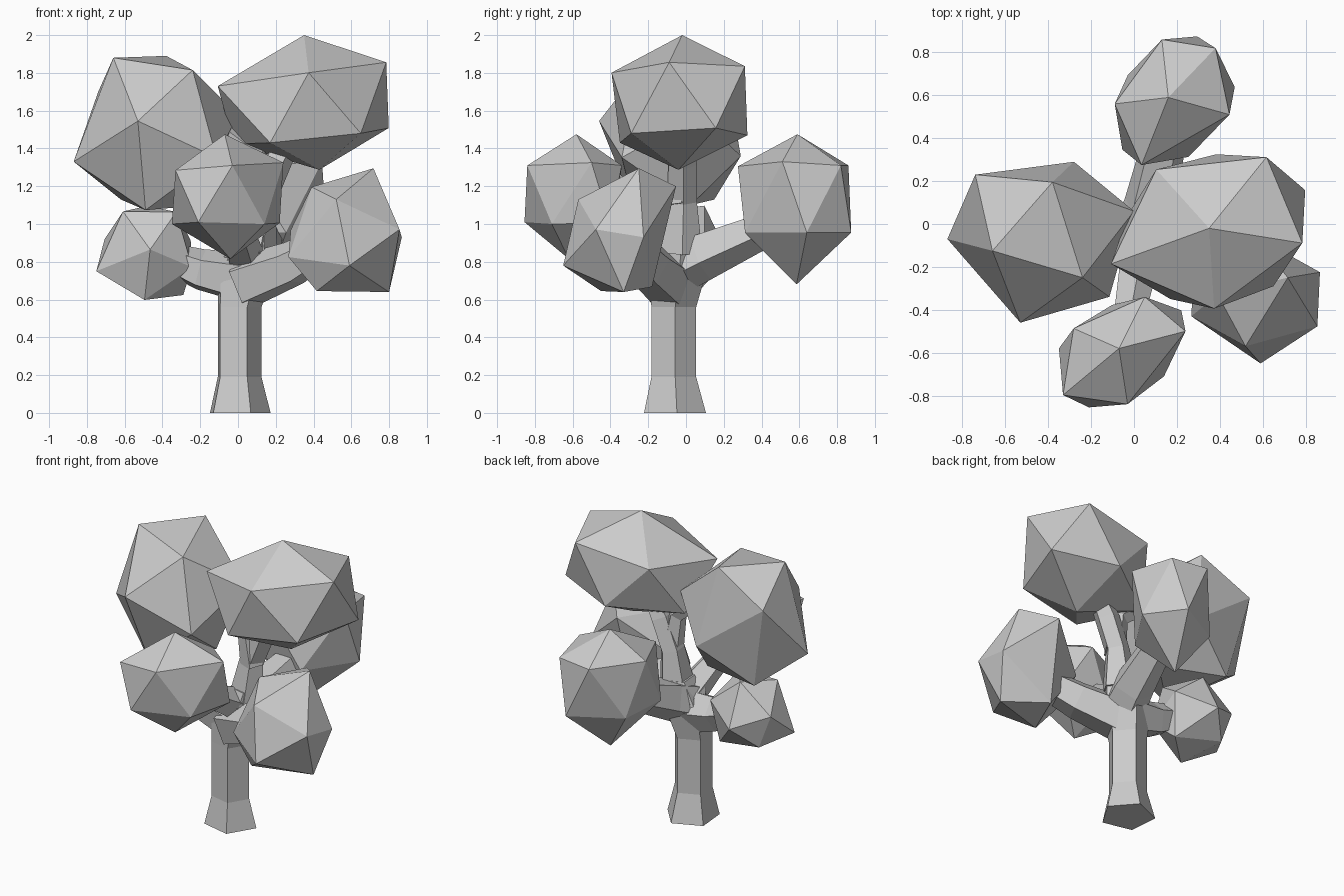
import bpy, bmesh
from math import cos, sin, pi, radians
from mathutils import Vector, Matrix


def finish(bm, name):
    bmesh.ops.recalc_face_normals(bm, faces=bm.faces)
    me = bpy.data.meshes.new(name)
    bm.to_mesh(me)
    bm.free()
    bpy.context.collection.objects.link(bpy.data.objects.new(name, me))


def limb(name, stations, sides=5, phase=5):
    """Tapered five-sided tube through (x, y, z, radius) stations."""
    bm = bmesh.new()
    pts = [Vector(s[:3]) for s in stations]
    rings = []
    for i, (p, s) in enumerate(zip(pts, stations)):
        t = (pts[min(i + 1, len(pts) - 1)] - pts[max(i - 1, 0)]).normalized()
        if name == "trunk":
            t = Vector((0, 0, 1))
        q = Vector((0, 0, 1)).rotation_difference(t)
        ring = []
        for k in range(sides):
            a = radians(phase) + 2 * pi * k / sides
            ring.append(bm.verts.new(p + q @ Vector((cos(a), sin(a), 0)) * s[3]))
        rings.append(ring)
    for a, b in zip(rings, rings[1:]):
        for k in range(sides):
            j = (k + 1) % sides
            bm.faces.new((a[k], a[j], b[j], b[k]))
    bm.faces.new(rings[0])
    bm.faces.new(rings[-1])
    finish(bm, name)


def leaf_clump(name, centre, pole, u, v, pulls=()):
    """Icosahedron skewed to the given axes; the nearest corner is pulled to each point."""
    bm = bmesh.new()
    bmesh.ops.create_icosphere(bm, subdivisions=1, radius=1)
    axes = Matrix((Vector(u) / 0.894, Vector(v) / 0.894, Vector(pole))).transposed()
    for vert in bm.verts:
        vert.co = axes @ vert.co + Vector(centre)
    for p in map(Vector, pulls):
        min(bm.verts, key=lambda w: (w.co - p).length).co = p
    finish(bm, name)


# Trunk with flared foot
limb("trunk", [(0, -.063, 0, .173), (0, -.068, .19, .125), (0, -.068, .56, .125),
               (.03, -.05, .74, .16), (.09, -.03, .94, .11)])

# Branches
limb("left_branch", [(.05, -.06, .71, .15), (-.20, -.05, .755, .115), (-.40, -.02, .83, .08)])
limb("right_branch", [(.03, -.08, .69, .15), (.28, -.20, .785, .125), (.52, -.33, .92, .09)])
limb("back_branch", [(.03, -.10, .75, .15), (.08, .08, .83, .135), (.16, .50, 1.01, .09)])
limb("front_branch", [(.05, 0, .77, .12), (.01, -.25, .92, .09), (-.04, -.52, 1.08, .07)])
limb("upper_right_branch", [(.09, -.03, .85, .12), (.12, -.02, 1.12, .08),
                            (.20, -.02, 1.32, .08), (.30, -.02, 1.50, .06)])
limb("upper_left_branch", [(.13, -.03, 1.10, .075), (.09, -.04, 1.36, .06),
                           (-.12, -.04, 1.52, .05)])

# Leaf clumps
leaf_clump("upper_left_leaves", (-.42, -.05, 1.49), (-.24, -.075, .39),
           (.307, -.166, .186), (.086, .321, .194),
           [(-.87, -.07, 1.33), (-.53, -.46, 1.545), (-.74, .23, 1.70), (-.38, .195, 1.89),
            (-.24, -.25, 1.815), (.0, .06, 1.577), (-.28, .29, 1.36)])
leaf_clump("upper_right_leaves", (.38, -.02, 1.64), (-.03, 0, .36),
           (.418, -.069, .055), (.128, .371, .018),
           [(-.107, -.186, 1.73), (.17, -.35, 1.43), (.65, -.29, 1.48),
            (.384, .325, 1.47), (.43, -.04, 1.287), (.798, .158, 1.508)])
leaf_clump("front_leaves", (-.055, -.60, 1.145), (-.015, .02, .33),
           (.302, .063, .01), (.042, .264, 0),
           [(-.35, -.58, 1.0), (.14, -.71, 1.0), (.05, -.34, 1.31), (-.03, -.84, 1.31),
            (-.21, -.855, 1.01), (.24, -.50, 1.325)])
leaf_clump("lower_right_leaves", (.567, -.35, .97), (.15, .10, .325),
           (.234, .13, -.097), (-.156, .223, .12),
           [(.867, -.225, .93), (.80, -.33, .64), (.267, -.43, .825), (.39, -.33, 1.196),
            (.59, -.65, .78), (.52, -.57, 1.13), (.52, -.18, .667)])
leaf_clump("lower_left_leaves", (-.475, -.01, .845), (.01, -.24, .02),
           (.227, 0, -.083), (.077, 0, .247),
           [(-.75, -.10, .75), (-.29, .05, .624), (-.495, -.14, .598), (-.62, .10, .69)])
leaf_clump("back_leaves", (.178, .58, 1.12), (-.02, .015, .37),
           (.241, .227, 0), (-.149, .20, 0),
           [(.16, .585, .68), (.13, .86, 1.31), (.38, .82, 1.31), (.035, .275, 1.305),
            (-.09, .56, 1.31), (.445, .51, 1.33), (.16, .59, 1.475)])
